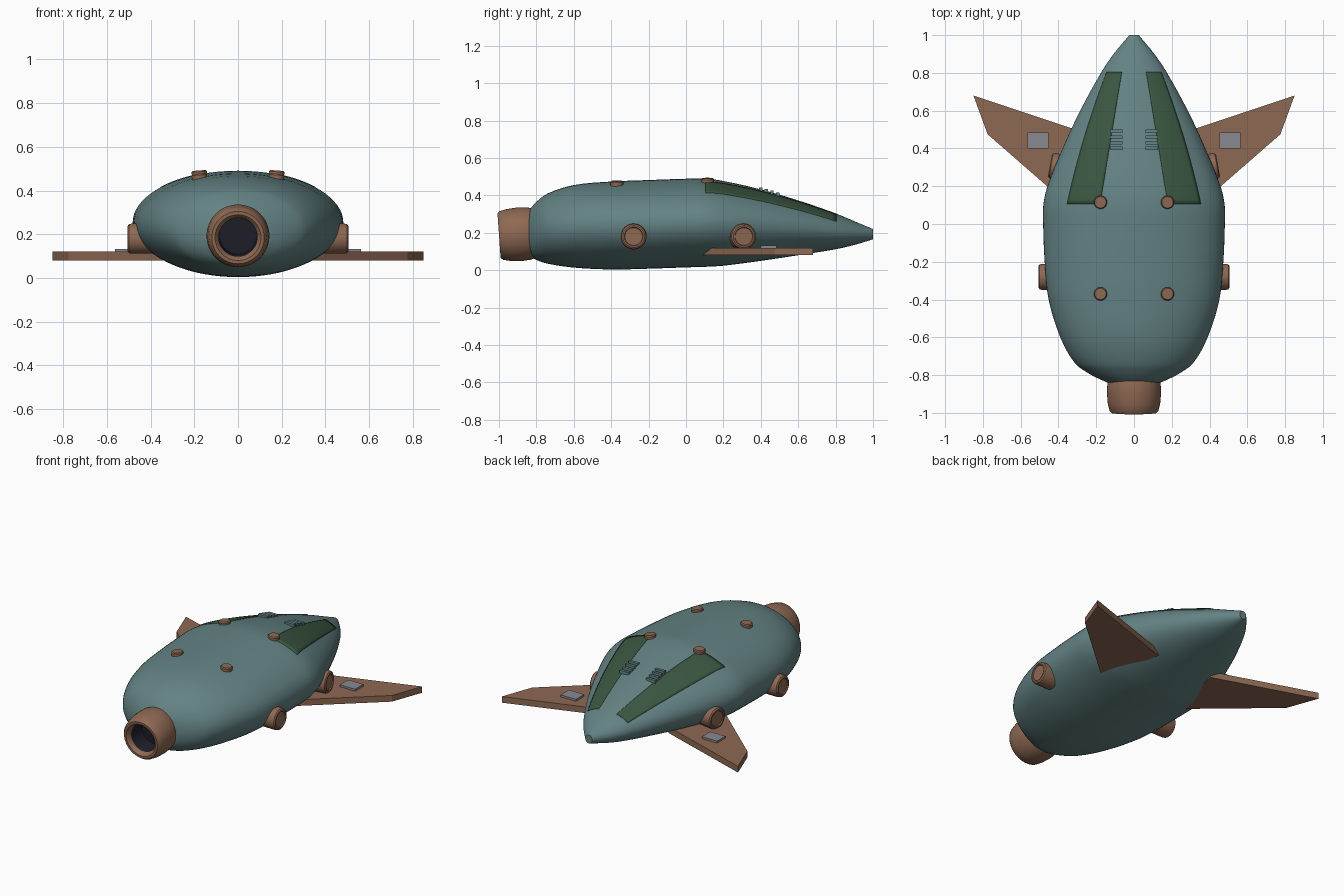
import bpy, bmesh, math
from mathutils import Matrix, Vector

cube = bpy.data.objects.get("Cube")
if cube:
    bpy.data.objects.remove(cube, do_unlink=True)


def material(name, rgb):
    m = bpy.data.materials.new(name)
    m.use_nodes = True
    m.diffuse_color = (*rgb, 1)
    m.node_tree.nodes["Principled BSDF"].inputs["Base Color"].default_value = (*rgb, 1)
    return m


TEAL = material("teal hull", (.127, .225, .23))
COPPER = material("copper brown", (.27, .14, .086))
GREEN = material("dark green glass", (.042, .092, .052))
GREY = material("grey plate", (.25, .25, .285))
DARK = material("engine dark", (.013, .013, .023))


def finish(name, bm, *mats, smooth=True):
    bmesh.ops.recalc_face_normals(bm, faces=bm.faces)
    mesh = bpy.data.meshes.new(name)
    bm.to_mesh(mesh)
    bm.free()
    for m in mats:
        mesh.materials.append(m)
    if smooth:
        mesh.shade_smooth()
        mesh.set_sharp_from_angle(angle=math.radians(35))
    obj = bpy.data.objects.new(name, mesh)
    bpy.context.collection.objects.link(obj)
    return obj


def bridge(bm, rings):
    """Join closed rings of vertices with quads; return the bands of faces."""
    n = len(rings[0])
    return [[bm.faces.new((a[i], a[(i + 1) % n], b[(i + 1) % n], b[i])) for i in range(n)]
            for a, b in zip(rings, rings[1:])]


def lathe(name, profile, origin, direction, mats, dark_from=None, sides=40):
    """Turn (radius, height) points around a direction and close both ends."""
    bm = bmesh.new()
    place = Matrix.Translation(origin) @ Vector(direction).to_track_quat('Z', 'Y').to_matrix().to_4x4()
    rings = []
    for r, h in profile:
        angles = [math.tau * i / sides for i in range(sides)]
        rings.append([bm.verts.new(place @ Vector((r * math.cos(a), r * math.sin(a), h))) for a in angles])
    bands = bridge(bm, rings)
    bm.faces.new(rings[0])
    cap = bm.faces.new(rings[-1])
    if dark_from is not None:
        for face in sum(bands[dark_from:], [cap]):
            face.material_index = 1
    return finish(name, bm, *mats)


def box(name, centre, size, mat):
    bm = bmesh.new()
    bmesh.ops.create_cube(bm, size=1, matrix=Matrix.Translation(centre) @ Matrix.Diagonal((*size, 1)))
    return finish(name, bm, mat, smooth=False)


# Hull stations: y, half width, bottom z, top z
STATIONS = [
    (-.84, .14, .08, .32), (-.8, .225, .055, .365), (-.74, .31, .035, .41),
    (-.6, .39, .014, .455), (-.4, .452, .004, .474), (-.2, .473, .008, .482),
    (0, .481, .015, .489), (.1, .48, .018, .49), (.2, .458, .024, .477),
    (.4, .378, .05, .432), (.6, .285, .08, .373), (.8, .175, .112, .304),
    (.9, .108, .135, .262), (1, .025, .165, .22)]


def section(y):
    """Smoothly interpolated half width, bottom and top at y."""
    last = len(STATIONS) - 1
    i = max(k for k in range(last) if STATIONS[k][0] <= y or k == 0)
    p, q = STATIONS[i], STATIONS[i + 1]
    o, s = STATIONS[max(i - 1, 0)], STATIONS[min(i + 2, last)]
    d = q[0] - p[0]
    t = (y - p[0]) / d
    out = []
    for c in (1, 2, 3):
        m0 = (q[c] - o[c]) / (q[0] - o[0]) * d
        m1 = (s[c] - p[c]) / (s[0] - p[0]) * d
        out.append((2 * t**3 - 3 * t**2 + 1) * p[c] + (t**3 - 2 * t**2 + t) * m0
                   + (3 * t**2 - 2 * t**3) * q[c] + (t**3 - t**2) * m1)
    return out


def hull_top(x, y):
    w, low, high = section(y)
    return (low + high) / 2 + (high - low) / 2 * math.sqrt(max(0, 1 - (x / w)**2))


# Hull
bm = bmesh.new()
ys = []
for a, b in zip(STATIONS, STATIONS[1:]):
    ys += [a[0] + (b[0] - a[0]) * k / 4 for k in range(4)]
rings = []
for y in ys + [1]:
    w, low, high = section(y)
    angles = [math.tau * i / 72 for i in range(72)]
    rings.append([bm.verts.new((w * math.cos(a), y, (low + high) / 2 + (high - low) / 2 * math.sin(a)))
                  for a in angles])
bridge(bm, rings)
bm.faces.new(rings[0])
bm.faces.new(rings[-1])
finish("hull", bm, TEAL)

# Engine nozzle, hollow and dark inside
lathe("engine_nozzle",
      [(.125, -.05), (.14, 0), (.144, .05), (.139, .11), (.13, .15), (.12, .162), (.105, .162),
       (.092, .15), (.088, .135), (.085, .03)],
      (0, -.838, .196), (0, -1, -.07), (COPPER, DARK), dark_from=8, sides=48)

PORT = [(.069, -.11), (.069, -.018), (.066, -.006), (.058, 0), (.05, 0), (.047, -.006), (.02, -.006)]
BUTTON = [(.035, -.04), (.035, -.006), (.03, 0), (.01, 0)]
WING = [(.85, .68), (.775, .475), (.28, .043), (.2, .463)]

for side, label in ((1, "left"), (-1, "right")):
    # Round side ports
    lathe(label + "_front_port", PORT, (side * .505, -.28, .18), (side, 0, 0), (COPPER,))
    lathe(label + "_rear_port", PORT, (side * .445, .31, .18), (side, .18, 0), (COPPER,))

    # Round buttons on the roof
    for y, spot in ((-.37, "front"), (.115, "rear")):
        lathe(f"{label}_{spot}_button", BUTTON, (side * .178, y, hull_top(.178, y) + .02),
              (side * .08, 0, 1), (COPPER,), sides=24)

    # Swept wing slab
    bm = bmesh.new()
    base = bm.faces.new([bm.verts.new((side * x, y, .08)) for x, y in WING])
    top = bmesh.ops.extrude_face_region(bm, geom=[base])["geom"]
    bmesh.ops.translate(bm, vec=(0, 0, .04), verts=[v for v in top if isinstance(v, bmesh.types.BMVert)])
    finish(label + "_wing", bm, COPPER, smooth=False)
    box(label + "_wing_plate", (side * .508, .442, .125), (.11, .085, .016), GREY)

    # Long window that follows the hull
    bm = bmesh.new()
    rows, cols = 28, 10
    grid = []
    for j in range(rows + 1):
        t = j / rows
        y = .105 + .7 * t
        inner = .18 - .115 * t
        outer = .355 - .21 * t + .06 * t * (1 - t)
        xs = [inner + (outer - inner) * i / cols for i in range(cols + 1)]
        grid.append([bm.verts.new((side * x, y, hull_top(x, y) + .004)) for x in xs])
    for a, b in zip(grid, grid[1:]):
        for i in range(cols):
            bm.faces.new((a[i], a[i + 1], b[i + 1], b[i]))
    window = finish(label + "_window", bm, GREEN)
    if sum(p.normal.z for p in window.data.polygons) < 0:
        window.data.flip_normals()
    solid = window.modifiers.new("thickness", 'SOLIDIFY')
    solid.thickness = .008
    solid.offset = -1

    # Louvre slats on the inner edge of the window
    for k in range(4):
        y = .4 + .03 * k
        box(f"{label}_louvre_{k + 1}", (side * .095, y, hull_top(.095, y) + .004), (.066, .018, .024), TEAL)
